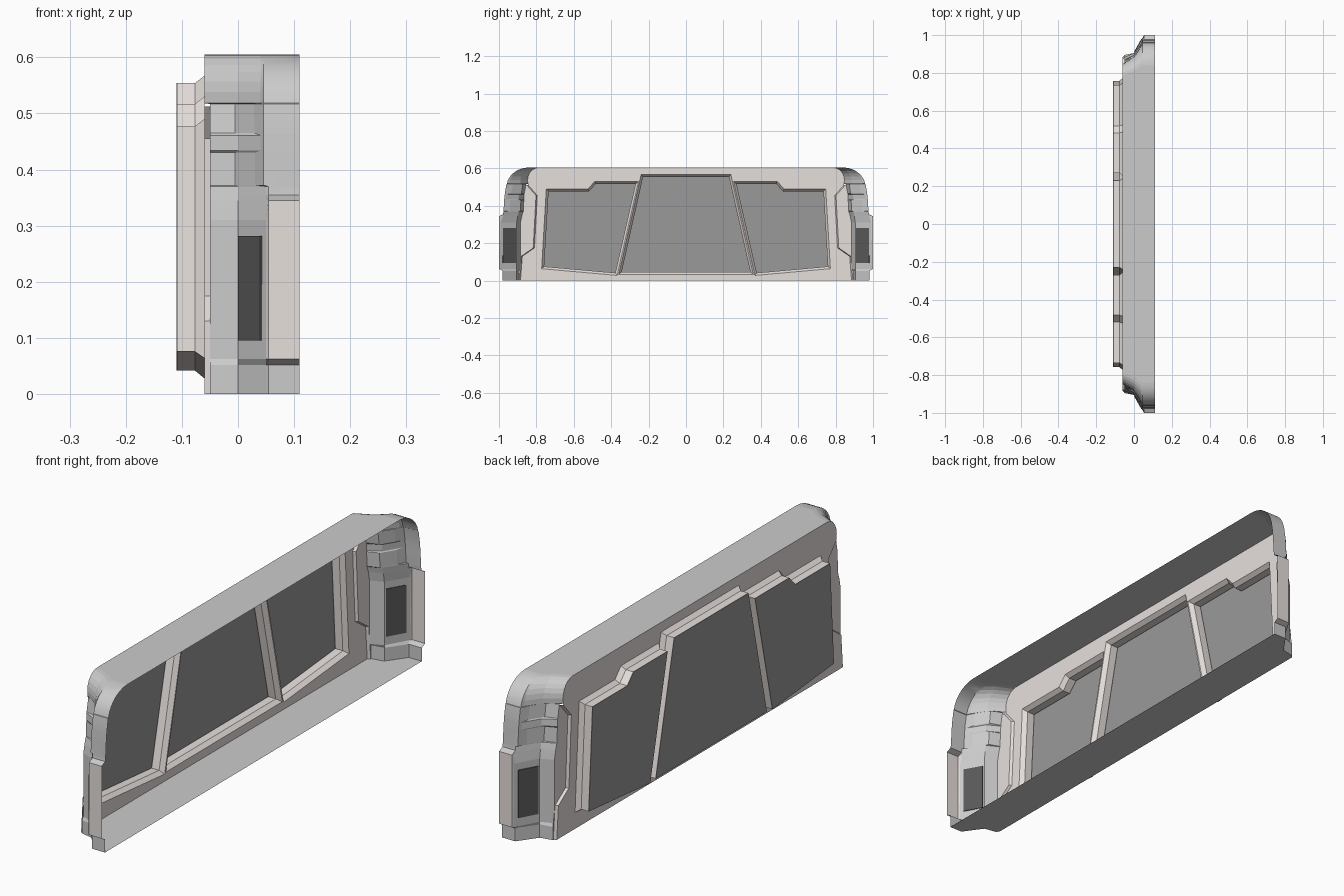
import bpy, bmesh, math
from mathutils import Vector

if "Cube" in bpy.data.objects:
    bpy.data.objects.remove(bpy.data.objects["Cube"])


def material(name, rgb):
    m = bpy.data.materials.new(name)
    m.diffuse_color = (*rgb, 1)
    m.use_nodes = True
    m.node_tree.nodes["Principled BSDF"].inputs["Base Color"].default_value = m.diffuse_color
    return m


cream = material("cream_panel", (0.80, 0.745, 0.72))
glass = material("dark_glass", (0.32, 0.32, 0.32))
black = material("black_inset", (0.10, 0.10, 0.10))
grey = material("grey_trim", (0.55, 0.55, 0.55))


def finish(bm, name, mats, mirror=False):
    bmesh.ops.remove_doubles(bm, verts=bm.verts, dist=1e-5)
    bmesh.ops.recalc_face_normals(bm, faces=bm.faces)
    me = bpy.data.meshes.new(name)
    bm.to_mesh(me)
    bm.free()
    ob = bpy.data.objects.new(name, me)
    bpy.context.collection.objects.link(ob)
    for m in mats:
        me.materials.append(m)
    if mirror:
        mod = ob.modifiers.new("mirror", 'MIRROR')
        mod.use_axis = (False, True, False)
    return ob


def loft(bm, rows, closed=False):
    """Skin a list of equal-length point rows with quads; returns faces by row."""
    vs = [[bm.verts.new(p) for p in r] for r in rows]
    out = []
    n = len(rows[0])
    for r0, r1 in zip(vs, vs[1:]):
        out.append([bm.faces.new((r0[i], r0[(i + 1) % n], r1[(i + 1) % n], r1[i]))
                    for i in range(n if closed else n - 1)])
    return out


def at_x(poly, x):
    return [(x, y, z) for y, z in poly]


def both(half):
    """Right-hand outline, bottom to top, closed with its mirror image."""
    return half + [(-y, z) for y, z in reversed(half)]


def inset(poly, d):
    """Inset a counter-clockwise outline by d with mitred corners."""
    res = []
    for i, p in enumerate(poly):
        p, a, b = Vector(p), Vector(poly[i - 1]), Vector(poly[(i + 1) % len(poly)])
        e0, e1 = (p - a).normalized(), (b - p).normalized()
        n0, n1 = Vector((-e0.y, e0.x)), Vector((-e1.y, e1.x))
        res.append(tuple(p + (n0 + n1) * d / (1 + n0.dot(n1))))
    return res


def fill(bm, loops):
    """Flat fill of an outline with holes."""
    edges = []
    for lp in loops:
        v = [bm.verts.new(p) for p in lp]
        edges += [bm.edges.new((v[i - 1], v[i])) for i in range(len(v))]
    bmesh.ops.triangle_fill(bm, edges=edges, use_beauty=True)
    bmesh.ops.dissolve_limit(bm, angle_limit=0.01, verts=bm.verts, edges=bm.edges)


# Corner pillar sections: z, (x0,y0), (x1,y1), (x2,y2), end y
sections = [
    (0.000, -.05, .895, .00, .905, .050, .975, .98),
    (0.052, -.05, .895, .00, .905, .050, .975, .98),
    (0.062, -.05, .885, .00, .905, .050, .995, 1.0),
    (0.310, -.05, .885, .00, .905, .050, .992, 1.0),
    (0.345, -.05, .878, .00, .900, .050, .978, 1.0),
    (0.355, -.05, .875, .00, .898, .050, .975, .978),
    (0.370, -.05, .870, .00, .895, .050, .970, .976),
    (0.372, -.05, .870, -.005, .885, .030, .942, .976),
    (0.430, -.05, .867, -.005, .883, .030, .940, .972),
    (0.434, -.05, .867, .00, .895, .040, .962, .972),
    (0.461, -.05, .865, .00, .893, .040, .958, .969),
    (0.465, -.05, .865, -.005, .880, .030, .935, .969),
    (0.517, -.05, .855, -.005, .873, .028, .925, .960),
]
neck_rows = len(sections)
for i in range(8):                       # rounded shoulder block
    t = math.radians(10 + 80 * i / 7)
    d, k = .84 + .12 * math.cos(t), i / 7
    sections.append((.50 + .105 * math.sin(t), -.06, d - .113 + .058 * k,
                     0, d - .072 + .042 * k, .04, d - .014 + .012 * k, d))

bm = bmesh.new()
rows = [[(x0, y0, z), (x1, y1, z), (x2, y2, z)]
        for z, x0, y0, x1, y1, x2, y2, d in sections]
loft(bm, rows)
finish(bm, "corner_pillar", [grey], True)

# Outer end band joining the pillar to the open edge
bm = bmesh.new()
rows = [[(x2, y2, z), (max(x2, .041) + .004, d, z), (.11, d, z)]
        for z, x0, y0, x1, y1, x2, y2, d in sections]
faces = loft(bm, rows)
for f in faces[2] + faces[3]:
    f.material_index = 1
band = finish(bm, "end_band", [], True)
light_grey = material("light_grey", (0.62, 0.62, 0.62))
band.data.materials.append(light_grey)
band.data.materials.append(cream)
bpy.context.view_layer.objects.active = band
band.select_set(True)
bpy.ops.object.shade_smooth_by_angle(angle=math.radians(25))
band.select_set(False)

# Roof and floor sheets
top = sections[-1]
roof_half = [(-.06, top[2]), (0, top[4]), (.04, top[6]), (.045, top[7]), (.11, top[7])]
floor_half = [(-.06, .885), (-.05, .895), (0, .905), (.05, .975), (.054, .98), (.11, .98)]
for name, half, z in (("roof", roof_half, top[0]), ("floor", floor_half, 0)):
    bm = bmesh.new()
    pts = half + [(x, -y) for x, y in reversed(half)]
    bm.faces.new([bm.verts.new((x, y, z)) for x, y in pts])
    finish(bm, name, [light_grey if name == "roof" else grey])

# Window outlines on the wall (y, z), counter-clockwise
centre = [(-.36, .033), (.36, .033), (.24, .567), (-.24, .567)]
side = [(.368, .028), (.772, .064), (.747, .49), (.525, .49), (.488, .53), (.254, .53)]
side_l = [(-y, z) for y, z in reversed(side)]
windows = [("centre_window", centre), ("right_window", side), ("left_window", side_l)]

# Main wall with window openings
step = [(.885, 0), (.875, .13), (.81, .175), (.795, .455), (.845, .512)]
shoulder = [(s[2], s[0]) for s in sections[neck_rows:]]
bm = bmesh.new()
fill(bm, [at_x(both(step + shoulder), -.06)] + [at_x(w, -.06) for _, w in windows])
finish(bm, "wall", [cream])

# Shallow recess between wall and pillar
bm = bmesh.new()
low = [(y + .007, z) for y, z in step]
loft(bm, [at_x(step, -.06), at_x(low, -.05)])
pillar_edge = [(s[2], s[0]) for s in sections[:neck_rows]]
fill(bm, [at_x(low + pillar_edge[::-1], -.05)])
finish(bm, "wall_recess", [cream], True)

# Raised window frames and glass
for name, w in windows:
    inner = inset(w, .013)
    bm = bmesh.new()
    loft(bm, [at_x(w, -.06), at_x(inner, -.077), at_x(inner, -.107)], True)
    finish(bm, name + "_frame", [cream])
    bm = bmesh.new()
    loft(bm, [at_x(inner, -.107), at_x(inner, -.11)], True)
    fill(bm, [at_x(inner, -.11)])
    finish(bm, name + "_glass", [glass])

# Black inset on the pillar's diagonal face
bm = bmesh.new()
a, b = Vector((0, .905, 0)), Vector((.05, .994, 0))
n = Vector((-(b - a).y, (b - a).x, 0)).normalized() * .003
p, q = a.lerp(b, .06), a.lerp(b, .84)
ring = [p + n, q + n, q - n, p - n]
loft(bm, [[v + Vector((0, 0, z)) for v in ring] for z in (.095, .282)], True)
bmesh.ops.holes_fill(bm, edges=bm.edges)
finish(bm, "pillar_inset", [black], True)
